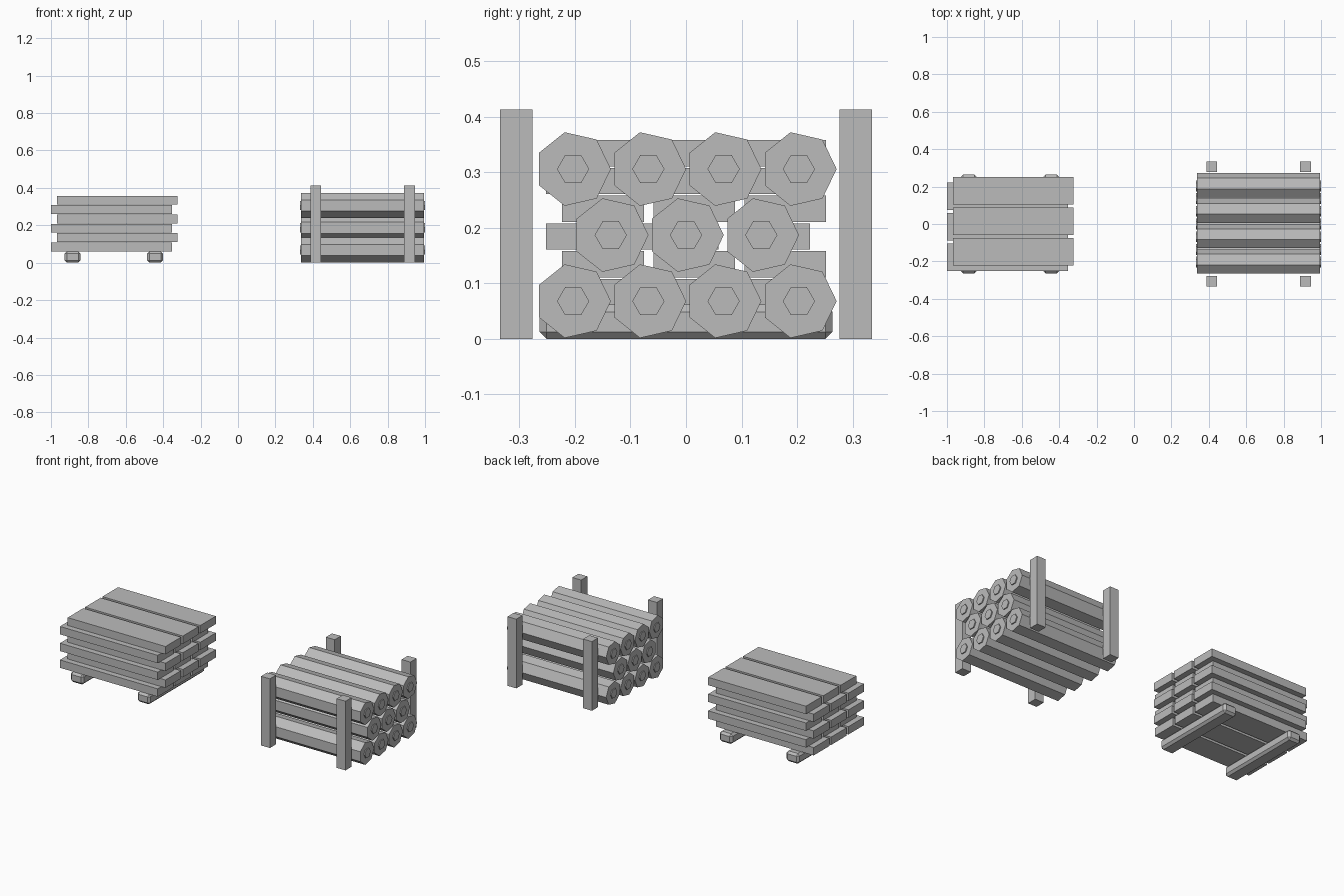
import bpy, bmesh, math

if "Cube" in bpy.data.objects:
    bpy.data.objects.remove(bpy.data.objects["Cube"])

wood = bpy.data.materials.new("plain grey")
wood.diffuse_color = (0.5, 0.5, 0.5, 1)
wood.use_nodes = True
wood.node_tree.nodes["Principled BSDF"].inputs["Base Color"].default_value = wood.diffuse_color


def finish(name, bm):
    bmesh.ops.recalc_face_normals(bm, faces=bm.faces)
    me = bpy.data.meshes.new(name)
    bm.to_mesh(me)
    bm.free()
    me.materials.append(wood)
    ob = bpy.data.objects.new(name, me)
    bpy.context.collection.objects.link(ob)
    return ob


def box(name, centre, size, chamfer=0):
    bm = bmesh.new()
    bmesh.ops.create_cube(bm, size=1)
    for v in bm.verts:
        v.co = [c + p * s for c, p, s in zip(centre, v.co, size)]
    if chamfer:
        bmesh.ops.bevel(bm, geom=bm.edges[:], offset=chamfer, segments=1,
                        affect='EDGES', profile=0.5)
    return finish(name, bm)


def prism(bm, x0, x1, y, z, r, n):
    """n-sided prism along x, one corner pointing to +y"""
    rings = [[bm.verts.new((x, y + r * math.cos(2 * math.pi * i / n),
                            z + r * math.sin(2 * math.pi * i / n)))
              for i in range(n)] for x in (x0, x1)]
    a, b = rings
    bm.faces.new(a)
    bm.faces.new(b[::-1])
    for i in range(n):
        j = (i + 1) % n
        bm.faces.new((a[i], b[i], b[j], a[j]))


# Log pile: rows of 4, 3, 4 seven-sided logs with raised hexagonal heartwood
LX, HALF, CAP = 0.666, 0.328, 0.006
for row, count in enumerate((4, 3, 4)):
    z = 0.068 + 0.119 * row
    for i in range(count):
        y = (i - (count - 1) / 2) * 0.1356
        bm = bmesh.new()
        prism(bm, LX - HALF, LX + HALF, y, z, 0.068, 7)
        finish(f"log_{row}_{i}", bm)
        bm = bmesh.new()
        prism(bm, LX + HALF, LX + HALF + CAP, y, z, 0.029, 6)
        prism(bm, LX - HALF - CAP, LX - HALF, y, z, 0.029, 6)
        finish(f"log_heartwood_{row}_{i}", bm)

# Four upright stakes around the logs
for sx in (-1, 1):
    for sy in (-1, 1):
        box("stake", (LX + sx * 0.25, sy * 0.306, 0.2065), (0.058, 0.058, 0.413))

# Plank stack: six layers of three, alternately shifted
for layer in range(6):
    s = 1 if layer % 2 else -1
    for i in (-1, 0, 1):
        box(f"plank_{layer}_{i + 1}",
            (-0.6615 + s * 0.0155, s * 0.0145 + i * 0.164, 0.0845 + 0.05 * layer),
            (0.646, 0.147, 0.047))

# Chamfered bearers under the planks
for x in (-0.884, -0.443):
    box("bearer", (x, 0, 0.0305), (0.085, 0.528, 0.061), 0.0125)
